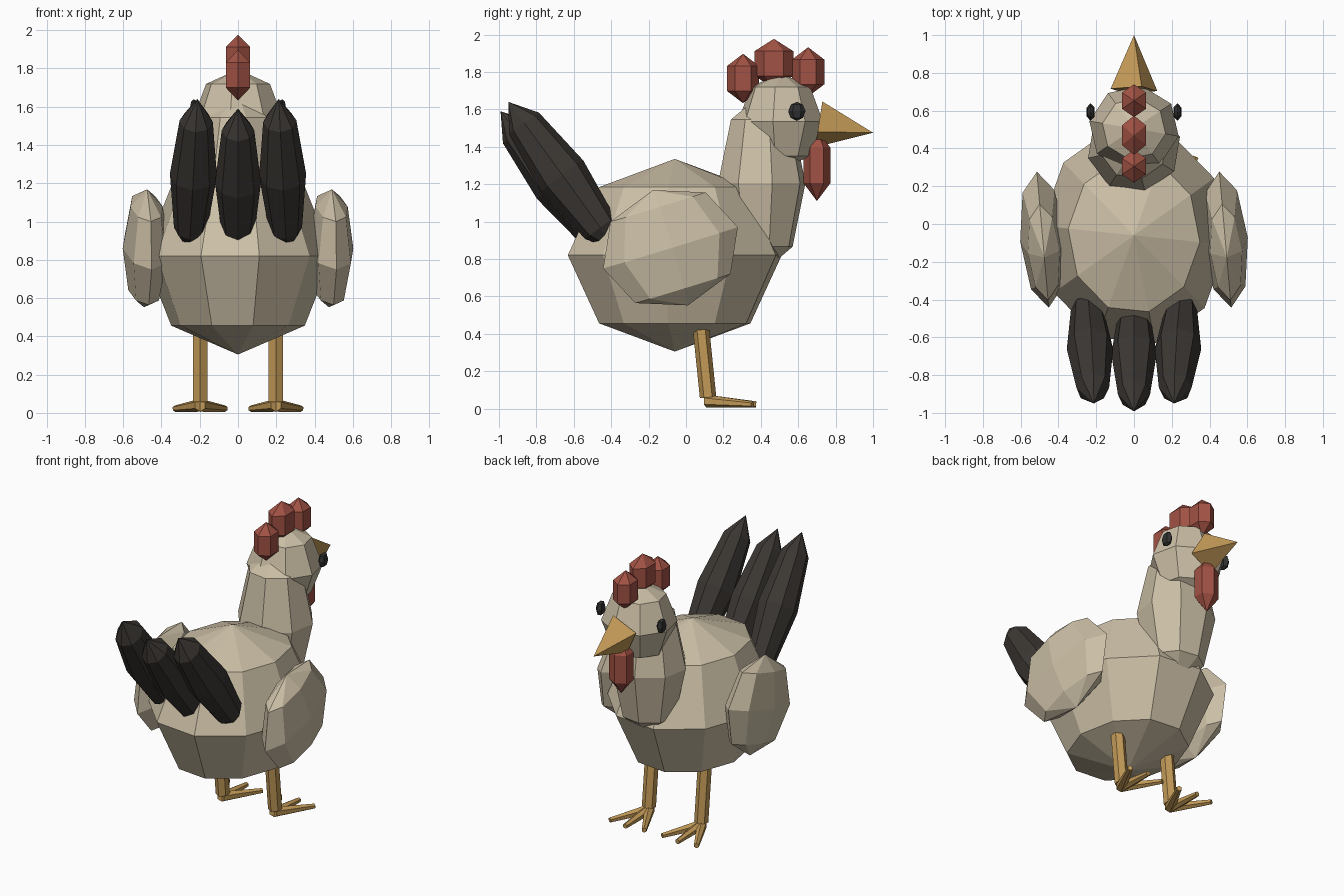
import bpy
import bmesh
from math import radians, atan2
from mathutils import Matrix, Vector, Euler

cube = bpy.data.objects.get("Cube")
if cube:
    bpy.data.objects.remove(cube, do_unlink=True)


def material(name, rgb):
    mat = bpy.data.materials.new(name)
    mat.use_nodes = True
    color = (*rgb, 1.0)
    mat.diffuse_color = color
    shader = mat.node_tree.nodes["Principled BSDF"]
    shader.inputs["Base Color"].default_value = color
    shader.inputs["Roughness"].default_value = 0.9
    return mat


CREAM = material("cream feathers", (0.60, 0.52, 0.38))
DARK = material("dark tail feathers", (0.045, 0.039, 0.034))
RED = material("red comb", (0.36, 0.085, 0.058))
ORANGE = material("orange beak and legs", (0.54, 0.32, 0.095))
BLACK = material("black eyes", (0.03, 0.03, 0.03))


def finish(bm, name, mat):
    bmesh.ops.recalc_face_normals(bm, faces=bm.faces)
    mesh = bpy.data.meshes.new(name)
    bm.to_mesh(mesh)
    bm.free()
    mesh.materials.append(mat)
    obj = bpy.data.objects.new(name, mesh)
    bpy.context.collection.objects.link(obj)
    return obj


def blob(name, mat, center, radii, segments=8, rings=4, spin=0, tilt=(0, 0, 0)):
    """Faceted ellipsoid; spin is the angle of its first meridian."""
    bm = bmesh.new()
    bmesh.ops.create_uvsphere(bm, u_segments=segments, v_segments=rings, radius=1)
    side = next(v.co for v in bm.verts if v.co.xy.length > 0.1)
    turn = Matrix.Rotation(radians(spin) - atan2(side.y, side.x), 4, 'Z')
    rotation = Euler([radians(a) for a in tilt]).to_matrix().to_4x4()
    place = Matrix.Translation(center) @ rotation @ Matrix.Diagonal((*radii, 1))
    bm.transform(place @ turn)
    return finish(bm, name, mat)


def rod(name, mat, start, end, r1, r2, sides=6, spin=0):
    """Straight tapered rod between two points."""
    start, end = Vector(start), Vector(end)
    axis = end - start
    bm = bmesh.new()
    bmesh.ops.create_cone(bm, cap_ends=True, segments=sides,
                          radius1=r1, radius2=r2, depth=axis.length)
    if r2 == 0:
        bmesh.ops.remove_doubles(bm, verts=bm.verts, dist=0.0001)
    aim = axis.to_track_quat('Z', 'Y').to_matrix().to_4x4()
    bm.transform(Matrix.Translation((start + end) / 2) @ aim
                 @ Matrix.Rotation(radians(spin), 4, 'Z'))
    return finish(bm, name, mat)


# Body, neck and head
blob("body", CREAM, (0, -0.06, 0.82), (0.495, 0.587, 0.515), segments=10, spin=-77)
blob("neck", CREAM, (0, 0.405, 1.205), (0.25, 0.24, 0.48), spin=-76.5)
blob("head", CREAM, (0, 0.505, 1.535), (0.24, 0.23, 0.26), spin=-10)

# Beak
rod("beak", ORANGE, (0, 0.71, 1.52), (0, 1.0, 1.475), 0.13, 0, sides=4, spin=18)

# Comb lobes and wattle
for i, (y, z, ry) in enumerate([(0.305, 1.765, 0.10), (0.47, 1.845, 0.12),
                                (0.653, 1.80, 0.10)]):
    blob(f"comb_lobe_{i + 1}", RED, (0, y, z), (0.085, ry, 0.132),
         segments=6, rings=3, spin=90)
blob("wattle", RED, (0, 0.70, 1.30), (0.088, 0.083, 0.19), segments=6, rings=3, spin=90)

# Middle tail feather
blob("tail_feather_middle", DARK, (0, -0.69, 1.204), (0.12, 0.135, 0.49), tilt=(38, 0, 0))

for side, s in (("left", 1), ("right", -1)):
    blob(f"eye_{side}", BLACK, (0.23 * s, 0.593, 1.59), (0.025, 0.046, 0.05), segments=6, spin=90)
    blob(f"wing_{side}", CREAM, (0.483 * s, -0.083, 0.86), (0.12, 0.378, 0.322),
         tilt=(17, 0, 5))
    blob(f"tail_feather_{side}", DARK, (0.233 * s, -0.662, 1.244), (0.123, 0.14, 0.49),
         tilt=(36, -3 * s, 0))

    # Leg with three forward toes
    x = 0.198 * s
    rod(f"leg_{side}", ORANGE, (x, 0.08, 0.43), (x, 0.118, 0.06), 0.044, 0.044)
    for i, spread in enumerate((-0.13, 0, 0.13)):
        rod(f"toe_{side}_{i + 1}", ORANGE, (x, 0.11, 0.04),
            (x + spread, 0.375 - abs(spread) * 0.15, 0.022), 0.034, 0.017)
